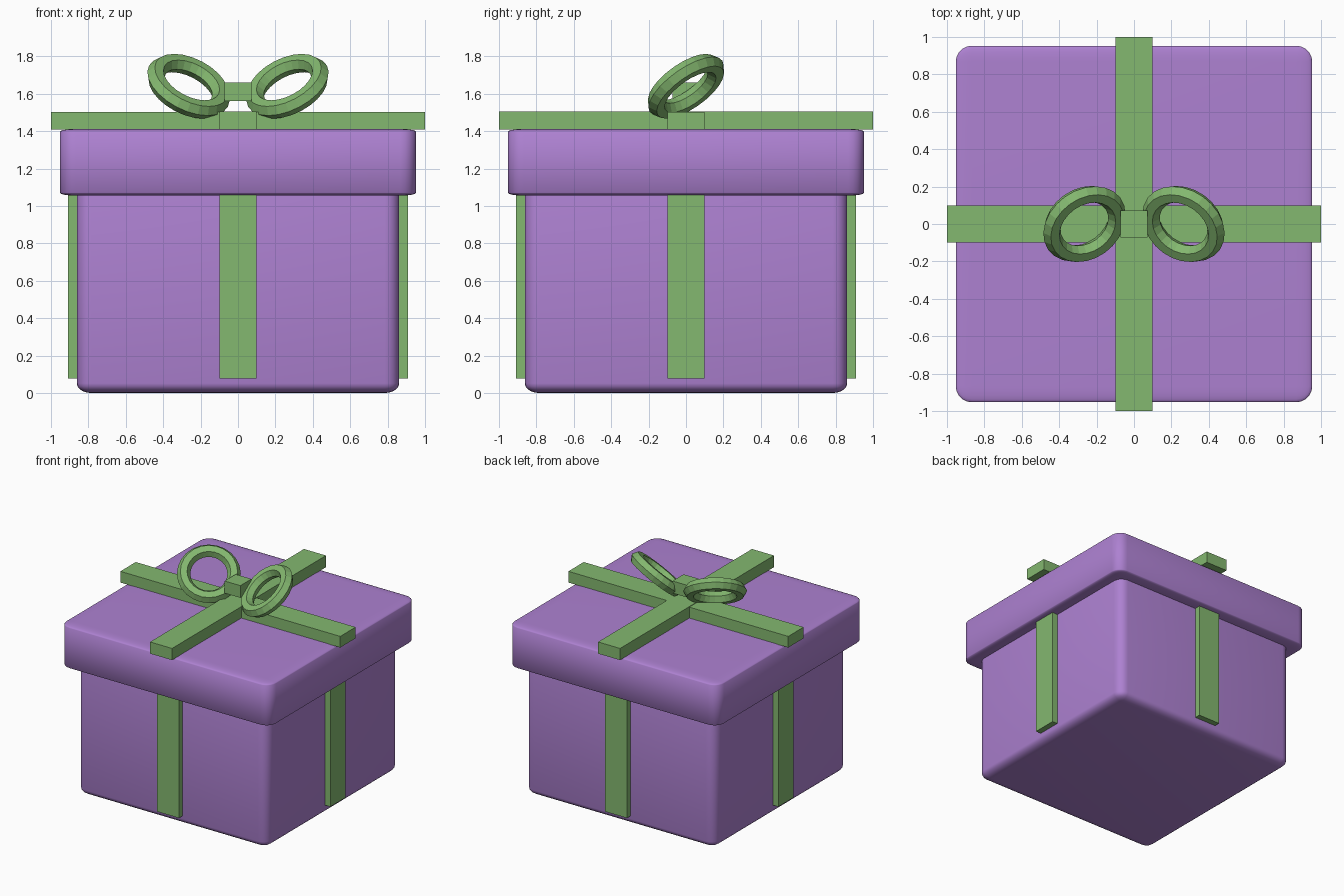
import bpy, bmesh
from mathutils import Vector

if "Cube" in bpy.data.objects:
    bpy.data.objects.remove(bpy.data.objects["Cube"])


def material(name, color):
    m = bpy.data.materials.new(name)
    m.diffuse_color = color
    m.use_nodes = True
    m.node_tree.nodes["Principled BSDF"].inputs["Base Color"].default_value = m.diffuse_color
    return m


purple = material("purple_card", (0.42, 0.22, 0.64, 1))
green = material("green_ribbon", (0.23, 0.48, 0.16, 1))


def box(name, half, z0, z1, mat, bevel=0.0):
    """Box centred on x, y; the bevel is made on a unit cube, then stretched."""
    bm = bmesh.new()
    bmesh.ops.create_cube(bm, size=2)
    if bevel:
        bmesh.ops.bevel(bm, geom=bm.edges[:], offset=bevel, segments=5,
                        profile=0.5, affect='EDGES')
    bmesh.ops.scale(bm, vec=(half[0], half[1], (z1 - z0) / 2), verts=bm.verts)
    bmesh.ops.translate(bm, vec=(0, 0, (z0 + z1) / 2), verts=bm.verts)
    for f in bm.faces:
        f.smooth = bevel > 0
    me = bpy.data.meshes.new(name)
    bm.to_mesh(me)
    bm.free()
    me.materials.append(mat)
    ob = bpy.data.objects.new(name, me)
    bpy.context.collection.objects.link(ob)
    return ob


# Box and lid
box("box_body", (0.862, 0.862), 0.0, 1.15, purple, 0.09)
box("box_lid", (0.953, 0.953), 1.055, 1.412, purple, 0.09)

# Ribbons wrapped around the body
box("side_ribbon_x", (0.91, 0.10), 0.077, 1.10, green)
box("side_ribbon_y", (0.10, 0.91), 0.077, 1.10, green)

# Ribbons crossing over the lid
box("top_ribbon_x", (1.0, 0.10), 1.41, 1.502, green)
box("top_ribbon_y", (0.10, 1.0), 1.41, 1.506, green)

# Bow knot
box("bow_knot", (0.072, 0.072), 1.56, 1.66, green)

# Two tilted bow loops, mirrored left and right
for name, side in (("bow_loop_left", -1), ("bow_loop_right", 1)):
    normal = Vector((-0.385 * side, -0.536, 0.752))
    bpy.ops.mesh.primitive_torus_add(
        major_segments=24, minor_segments=6,
        major_radius=0.188, minor_radius=0.05,
        location=(0.265 * side, 0, 1.64),
        rotation=normal.to_track_quat('Z', 'Y').to_euler())
    loop = bpy.context.object
    loop.name = name
    loop.data.materials.append(green)
